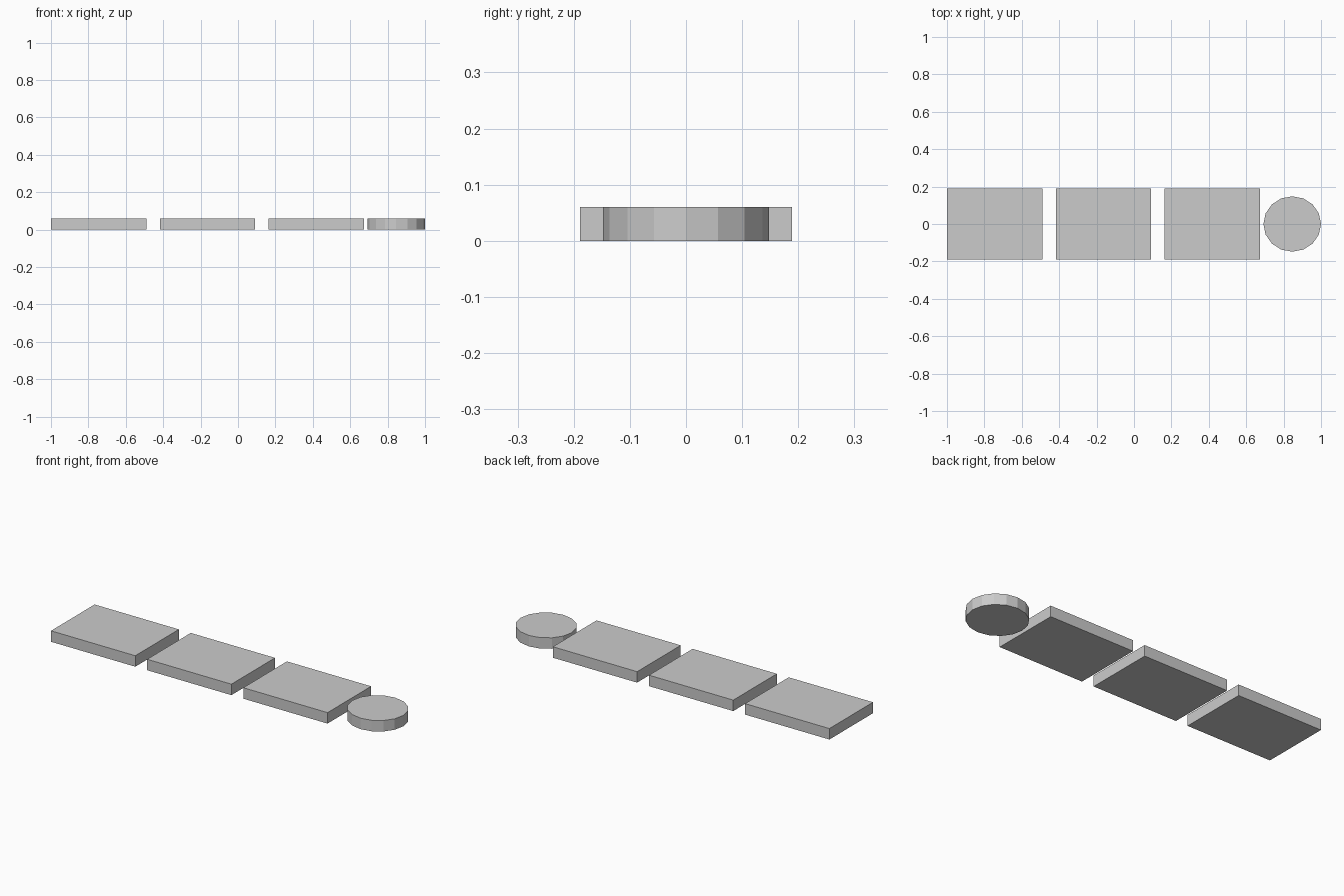
import bpy

if "Cube" in bpy.data.objects:
    bpy.data.objects.remove(bpy.data.objects["Cube"])

HEIGHT = 0.06


def finish(name, dims):
    """Name the active primitive, size it and apply the scale."""
    ob = bpy.context.object
    ob.name = name
    ob.dimensions = dims
    bpy.context.view_layer.update()
    bpy.ops.object.transform_apply(location=False, rotation=False, scale=True)
    return ob


# Three flat rectangular slabs in a row
SLAB_LENGTH, PITCH = 0.51, 0.582
for i in range(3):
    x = -1 + SLAB_LENGTH / 2 + i * PITCH
    bpy.ops.mesh.primitive_cube_add(size=1, location=(x, 0, HEIGHT / 2))
    finish(f"slab_{i + 1}", (SLAB_LENGTH, 0.377, HEIGHT))

# Slightly oval 16-sided disc at the right end
bpy.ops.mesh.primitive_cylinder_add(vertices=16, radius=0.5, depth=1,
                                    location=(0.846, 0, HEIGHT / 2))
finish("end_disc", (0.308, 0.296, HEIGHT))
